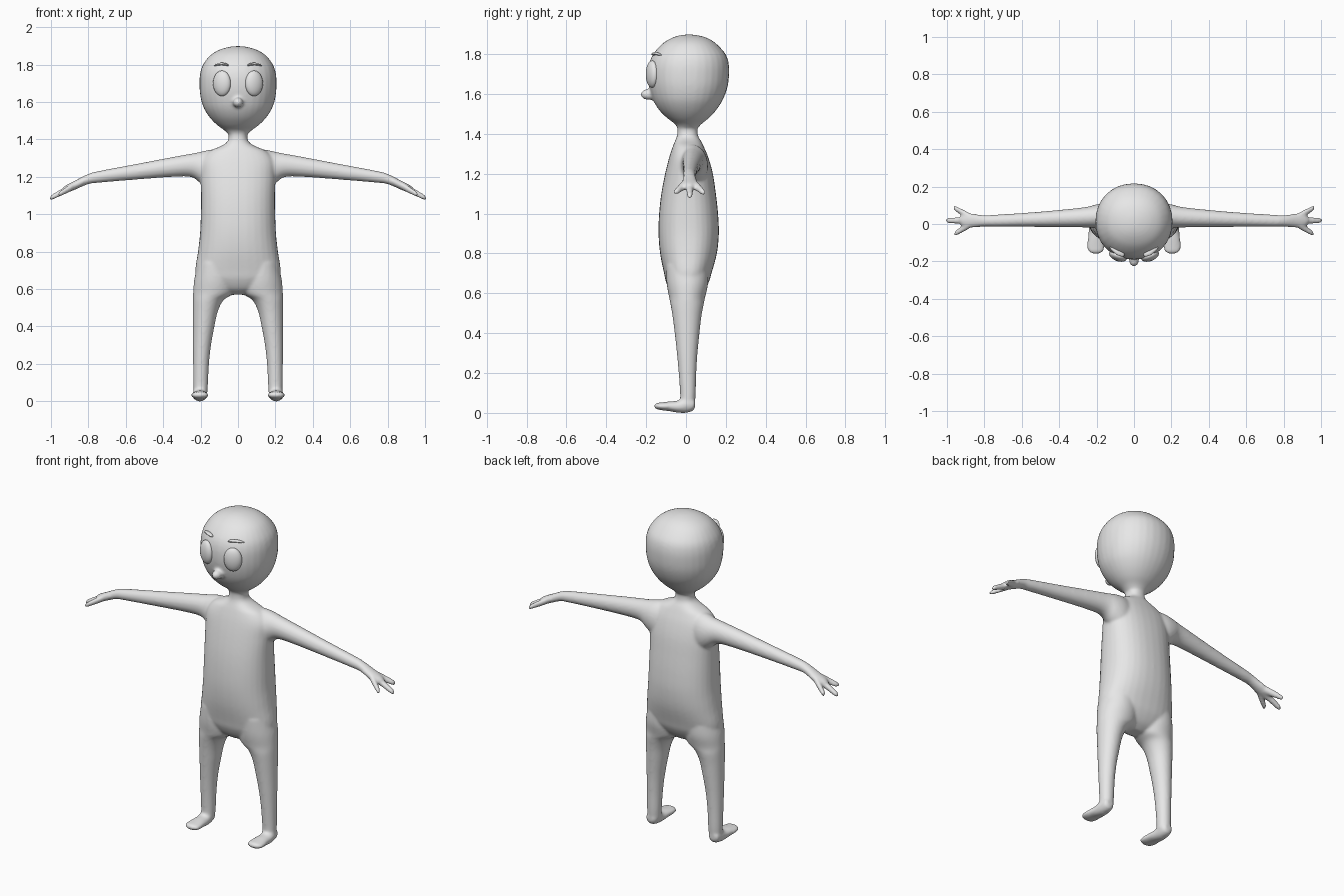
import bpy, bmesh, math
from mathutils import Vector

cube = bpy.data.objects.get("Cube")
if cube:
    bpy.data.objects.remove(cube, do_unlink=True)

grey = bpy.data.materials.new("plain_grey")
grey.use_nodes = True
grey.diffuse_color = (0.8, 0.8, 0.8, 1)
grey.node_tree.nodes["Principled BSDF"].inputs["Base Color"].default_value = (0.8, 0.8, 0.8, 1)


def smooth_path(stations, steps=5):
    """Catmull-Rom resampling of loft stations."""
    p = [Vector(s) for s in stations]
    p = [p[0]] + p + [p[-1]]
    out = []
    for a, b, c, d in zip(p, p[1:], p[2:], p[3:]):
        for k in range(steps):
            t = k / steps
            out.append(0.5 * (2 * b + (c - a) * t + (2 * a - 5 * b + 4 * c - d) * t ** 2
                              + (3 * b - a - 3 * c + d) * t ** 3))
    return out + [p[-1]]


def loft(bm, axis, stations, side=1, power=2.0, sides=32):
    """Closed skin; station = position on axis, then low/high limits on the other two axes."""
    others = [i for i in range(3) if i != axis]
    rings = []
    for t, a0, a1, b0, b1 in smooth_path(stations):
        ring = []
        for k in range(sides):
            ang = 2 * math.pi * k / sides
            co = [0, 0, 0]
            co[axis] = t
            for i, lo, hi, w in ((others[0], a0, a1, math.cos(ang)),
                                 (others[1], b0, b1, math.sin(ang))):
                co[i] = (lo + hi) / 2 + (hi - lo) / 2 * math.copysign(abs(w) ** (2 / power), w)
            co[0] *= side
            ring.append(bm.verts.new(co))
        rings.append(ring)
    for r, s in zip(rings, rings[1:]):
        for k in range(sides):
            n = (k + 1) % sides
            bm.faces.new((r[k], r[n], s[n], s[k]))
    bm.faces.new(rings[0])
    bm.faces.new(rings[-1])


def make_object(name, bm):
    bmesh.ops.recalc_face_normals(bm, faces=bm.faces)
    for f in bm.faces:
        f.smooth = True
    mesh = bpy.data.meshes.new(name)
    bm.to_mesh(mesh)
    bm.free()
    obj = bpy.data.objects.new(name, mesh)
    bpy.context.collection.objects.link(obj)
    mesh.materials.append(grey)
    return obj


body = bmesh.new()

# Torso and neck: height, half width, front, back
torso = [(0.57, .05, -.03, .04), (0.6, .14, -.07, .08), (0.65, .21, -.098, .112),
         (0.7, .228, -.11, .128), (0.8, .214, -.13, .155), (0.9, .203, -.138, .165),
         (1.0, .199, -.135, .161), (1.1, .198, -.124, .15), (1.2, .2, -.105, .135),
         (1.28, .196, -.085, .113), (1.335, .155, -.067, .09), (1.365, .09, -.055, .075),
         (1.385, .06, -.047, .063), (1.41, .05, -.043, .058), (1.47, .05, -.043, .058)]
loft(body, 2, [(z, -w, w, f, b) for z, w, f, b in torso], power=2.3)

# Head
head = [(1.43, .054, -.044, .06), (1.45, .075, -.055, .078), (1.48, .115, -.095, .115),
        (1.52, .153, -.135, .152), (1.57, .184, -.165, .184), (1.63, .201, -.183, .207),
        (1.69, .206, -.19, .216), (1.75, .203, -.185, .215), (1.8, .187, -.165, .199),
        (1.85, .148, -.122, .155), (1.88, .098, -.075, .11), (1.895, .045, -.03, .06),
        (1.899, .005, .01, .02)]
loft(body, 2, [(z, -w, w, f, b) for z, w, f, b in head], power=2.1)

# Nose
nose = [(-.16, .028), (-.19, .027), (-.208, .024), (-.221, .016), (-.227, .004)]
loft(body, 1, [(y, -r, r, 1.598 - r, 1.598 + r) for y, r in nose])

# Limbs
leg = [(0.74, .04, .215, -.1, .11), (0.65, .015, .234, -.097, .111),
       (0.58, .025, .24, -.085, .096), (0.54, .078, .241, -.077, .088),
       (0.48, .108, .241, -.067, .077), (0.4, .126, .241, -.057, .068),
       (0.3, .144, .241, -.046, .058), (0.2, .155, .24, -.037, .052),
       (0.1, .16, .239, -.03, .049), (0.04, .164, .237, -.03, .045)]
foot = [(0.046, .018, .03, .06), (0.036, .031, .011, .075), (0, .037, 0, .08),
        (-.04, .039, .001, .062), (-.08, .043, .008, .058), (-.12, .047, .013, .053),
        (-.147, .039, .018, .05), (-.158, .018, .025, .043)]
arm = [(0.08, -.05, .1, 1.1, 1.35), (0.15, -.04, .11, 1.13, 1.345),
       (0.2, -.025, .105, 1.165, 1.334), (0.25, -.019, .092, 1.199, 1.324),
       (0.35, -.017, .08, 1.2, 1.306), (0.55, -.015, .062, 1.185, 1.268),
       (0.74, -.015, .05, 1.169, 1.232), (0.8, -.014, .047, 1.161, 1.216),
       (0.87, -.02, .056, 1.132, 1.181), (0.91, -.016, .052, 1.117, 1.161),
       (0.93, 0, .036, 1.115, 1.15)]
# Finger tips: x, y, z
fingers = [(0.966, .089, 1.104), (1.007, .019, 1.085), (0.962, -.055, 1.104)]

for side in (1, -1):
    loft(body, 2, leg, side)
    loft(body, 1, [(y, .204 - w, .204 + w, lo, hi) for y, w, lo, hi in foot], side)
    loft(body, 0, arm, side)
    for tip in fingers:
        root = Vector((0.875, .018 + (tip[1] - .018) * .25, 1.153))
        path = []
        for t, r in ((0, .021), (.35, .02), (.7, .017), (.92, .014), (1, .006)):
            x, y, z = root.lerp(Vector(tip), t)
            path.append((x, y - r, y + r, z - r, z + r))
        loft(body, 0, path, side, sides=16)

# Fuse everything into one soft skin
skin = make_object("body", body)
remesh = skin.modifiers.new("fuse", 'REMESH')
remesh.mode = 'VOXEL'
remesh.voxel_size = 0.0075
remesh.use_smooth_shade = True
soften = skin.modifiers.new("soften", 'SMOOTH')
soften.factor = 0.5
soften.iterations = 8
deps = bpy.context.evaluated_depsgraph_get()
fused = bpy.data.meshes.new_from_object(skin.evaluated_get(deps))
skin.modifiers.clear()
skin.data = fused
fused.materials.clear()
fused.materials.append(grey)
for poly in fused.polygons:
    poly.use_smooth = True
    poly.material_index = 0

# Eyes and eyebrows
brow = [(.051, -.163, 1.796, .002), (.06, -.162, 1.8, .006), (.088, -.153, 1.804, .007),
        (.115, -.136, 1.799, .005), (.128, -.127, 1.795, .002)]
for side, label in ((1, "left"), (-1, "right")):
    eye = bmesh.new()
    bmesh.ops.create_uvsphere(eye, u_segments=32, v_segments=20, radius=1)
    obj = make_object(label + "_eye", eye)
    obj.scale = (.05, .028, .068)
    obj.rotation_euler = (0, 0, side * math.radians(22))
    obj.location = (side * .086, -.17, 1.7)
    strip = bmesh.new()
    loft(strip, 0, [(x, y - 2 * r, y + 2 * r, z - r, z + r) for x, y, z, r in brow],
         side, sides=16)
    make_object(label + "_eyebrow", strip)
